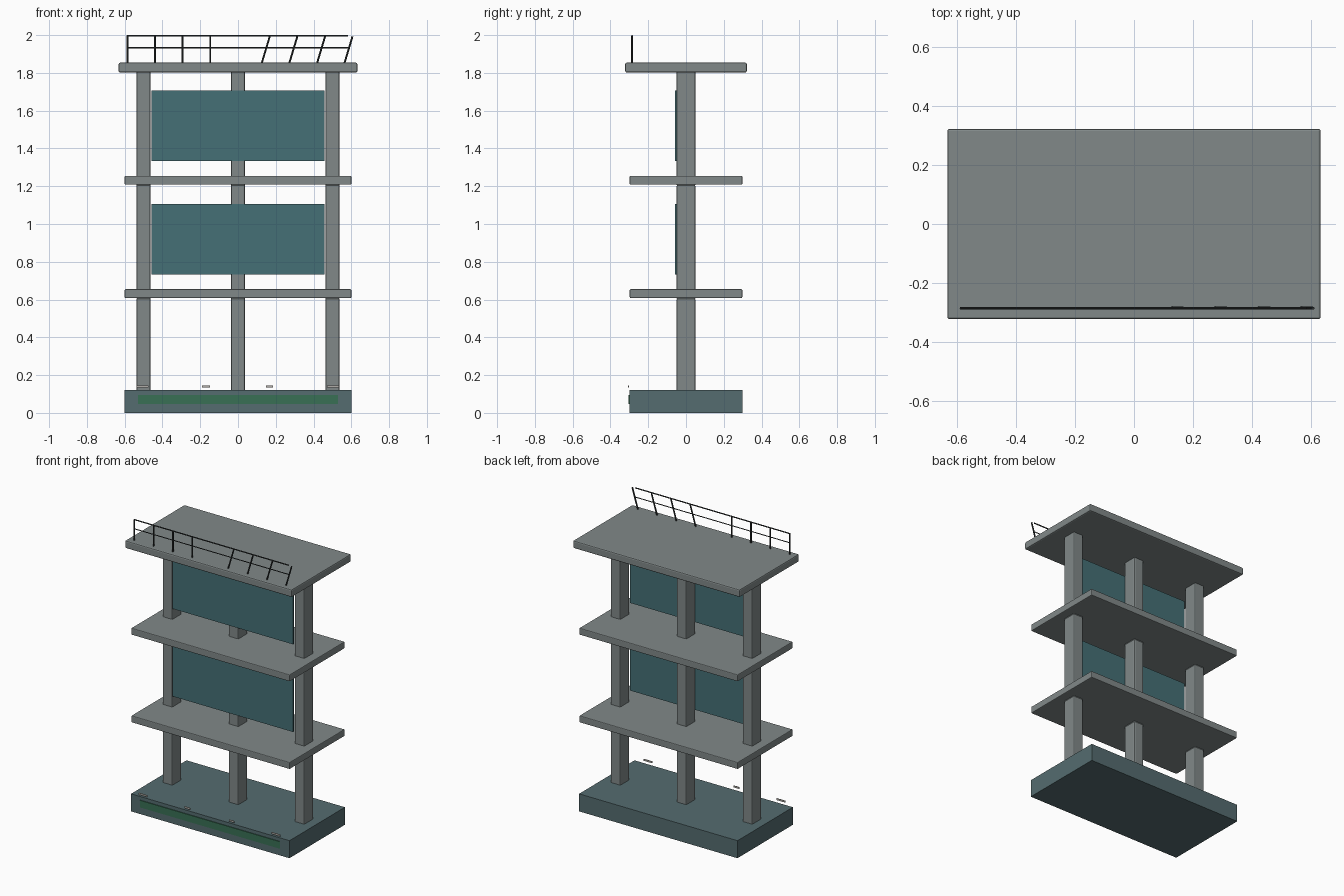
import bpy
from mathutils import Vector

if "Cube" in bpy.data.objects:
    bpy.data.objects.remove(bpy.data.objects["Cube"])


def material(name, rgb, alpha=1.0):
    m = bpy.data.materials.new(name)
    m.diffuse_color = (*rgb, alpha)
    m.use_nodes = True
    m.node_tree.nodes["Principled BSDF"].inputs["Base Color"].default_value = m.diffuse_color
    return m


BASE = material("slate", (0.09, 0.15, 0.16))
GLASS = material("teal_glass", (0.06, 0.16, 0.18))
GREEN = material("green", (0.04, 0.16, 0.09))
METAL = material("dark_metal", (0.03, 0.035, 0.035))
CONCRETE = material("concrete", (0.22, 0.25, 0.25))
PALE = material("pale_grey", (0.45, 0.43, 0.40))


def box(name, lo, hi, mat, bevel=0.0):
    """Box between two opposite corners, with optional bevelled edges."""
    lo, hi = Vector(lo), Vector(hi)
    bpy.ops.mesh.primitive_cube_add(size=1, location=(lo + hi) / 2)
    ob = bpy.context.object
    ob.name = name
    ob.scale = hi - lo
    bpy.ops.object.transform_apply(location=False, rotation=False, scale=True)
    ob.data.materials.append(mat)
    if bevel:
        mod = ob.modifiers.new("bevel", "BEVEL")
        mod.width = bevel
        mod.segments = 2
    return ob


def rod(name, a, b, radius):
    """Thin round bar from a to b."""
    a, b = Vector(a), Vector(b)
    d = b - a
    bpy.ops.mesh.primitive_cylinder_add(
        vertices=8, radius=radius, depth=d.length, location=(a + b) / 2,
        rotation=d.to_track_quat("Z", "Y").to_euler())
    ob = bpy.context.object
    ob.name = name
    ob.data.materials.append(METAL)
    bpy.ops.object.shade_smooth_by_angle()


# Base block with green strip on its front
box("base", (-0.6, -0.3, 0), (0.6, 0.3, 0.12), BASE)
box("green_strip", (-0.53, -0.305, 0.048), (0.53, -0.299, 0.096), GREEN)

# Small floating plates above the front edge of the base
for x, half in ((-0.505, 0.032), (-0.17, 0.021), (0.167, 0.019), (0.502, 0.032)):
    box("small_plate", (x - half, -0.307, 0.134), (x + half, -0.303, 0.146), PALE)

# Columns, one segment per storey
for z0, z1 in ((0.1, 0.607), (0.6, 1.207), (1.2, 1.807)):
    for x in (-0.5, 0, 0.5):
        box("column", (x - 0.0375, -0.05, z0), (x + 0.0375, 0.05, z1), CONCRETE, 0.008)

# Floor slabs and the wider roof slab
for z in (0.608, 1.208):
    box("floor_slab", (-0.6, -0.298, z), (0.6, 0.298, z + 0.047), CONCRETE, 0.005)
box("roof_slab", (-0.632, -0.322, 1.802), (0.632, 0.322, 1.854), CONCRETE, 0.008)

# Window panels of the upper storeys
for z in (0.733, 1.333):
    box("window_panel", (-0.458, -0.057, z), (0.458, -0.047, z + 0.373), GLASS)

# Roof railing: upright posts on the left, leaning posts on the right
Y = -0.285
for x in (0.147, 0.293, 0.44, 0.585):
    rod("railing_post", (-x, Y, 1.85), (-x, Y, 1.997), 0.005)
    rod("leaning_post", (x - 0.021, Y, 1.853), (x + 0.021, Y, 1.993), 0.005)
rod("top_rail", (-0.588, Y, 1.996), (0.583, Y, 1.996), 0.004)
rod("middle_rail", (-0.588, Y, 1.933), (0.588, Y, 1.933), 0.003)
